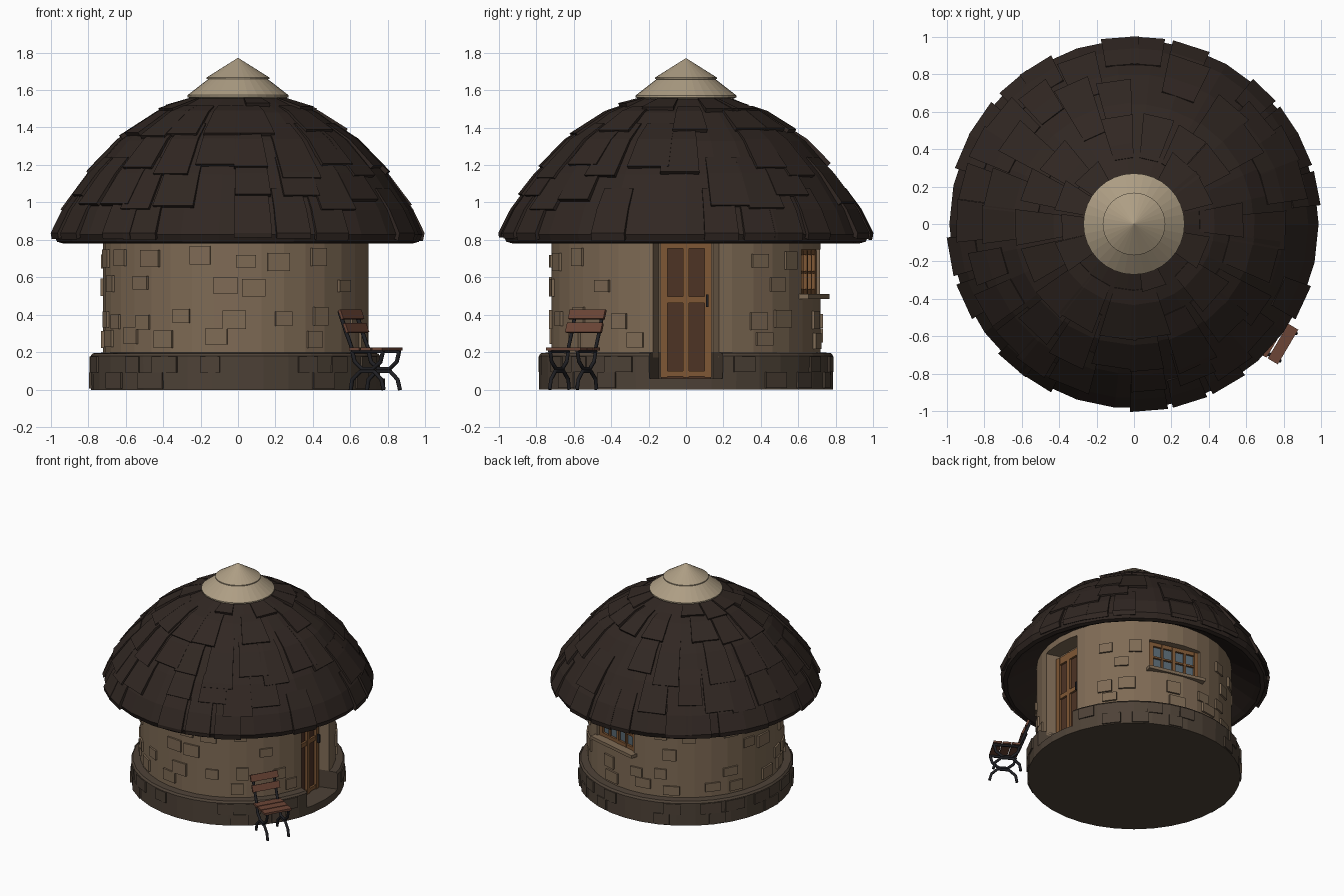
import bpy, bmesh, math, random
from mathutils import Matrix, Vector

if "Cube" in bpy.data.objects:
    bpy.data.objects.remove(bpy.data.objects["Cube"])

random.seed(7)
T, R, rad = Matrix.Translation, Matrix.Rotation, math.radians


def mat(name, c):
    m = bpy.data.materials.new(name)
    m.diffuse_color = (*c, 1)
    m.use_nodes = True
    m.node_tree.nodes["Principled BSDF"].inputs["Base Color"].default_value = m.diffuse_color
    return m


THATCH = mat("thatch", (0.030, 0.020, 0.016))
WALL = mat("wall", (0.21, 0.145, 0.09))
BASE = mat("base_stone", (0.075, 0.054, 0.038))
CAP = mat("cap", (0.42, 0.34, 0.23))
WOOD = mat("light_wood", (0.21, 0.095, 0.035))
DARK = mat("dark_wood", (0.075, 0.033, 0.018))
BENCH = mat("bench_wood", (0.15, 0.06, 0.037))
IRON = mat("iron", (0.014, 0.014, 0.017))
GLASS = mat("glass", (0.10, 0.14, 0.17))


def finish(name, bm, m):
    bmesh.ops.remove_doubles(bm, verts=bm.verts, dist=1e-5)
    bmesh.ops.recalc_face_normals(bm, faces=bm.faces)
    me = bpy.data.meshes.new(name)
    bm.to_mesh(me)
    bm.free()
    ob = bpy.data.objects.new(name, me)
    if m:
        me.materials.append(m)
    bpy.context.collection.objects.link(ob)
    return ob


def lathe(name, prof, n, m):
    """Spin an (r, z) profile around the z axis; open ends are capped."""
    bm = bmesh.new()
    rings = [[bm.verts.new((r * math.cos(2 * math.pi * i / n), r * math.sin(2 * math.pi * i / n), z))
              for i in range(n)] for r, z in prof]
    for a, b in zip(rings, rings[1:]):
        for i in range(n):
            j = (i + 1) % n
            bm.faces.new((a[i], a[j], b[j], b[i]))
    for ring, (r, z) in ((rings[0], prof[0]), (rings[-1], prof[-1])):
        if r > 0.001:
            bm.faces.new(ring)
    return finish(name, bm, m)


def prism(name, pts, z0, z1, m, M=Matrix()):
    bm = bmesh.new()
    f = bm.faces.new([bm.verts.new((x, y, z0)) for x, y in pts])
    top = bmesh.ops.extrude_face_region(bm, geom=[f])["geom"]
    bmesh.ops.translate(bm, vec=(0, 0, z1 - z0), verts=[v for v in top if isinstance(v, bmesh.types.BMVert)])
    bm.transform(M)
    return finish(name, bm, m)


def boxes(name, items, m, M=Matrix()):
    """Many boxes in one object; each item is (placement matrix, size)."""
    bm = bmesh.new()
    for P, s in items:
        bmesh.ops.create_cube(bm, size=1, matrix=M @ P @ Matrix.Diagonal((*s, 1)))
    me = finish(name, bm, m)
    return me


def cut(ob, cutter):
    mod = ob.modifiers.new("cut", 'BOOLEAN')
    mod.object, mod.operation, mod.solver = cutter, 'DIFFERENCE', 'EXACT'
    cutter.hide_render = True
    cutter.hide_viewport = True
    cutter.display_type = 'WIRE'


# Base and wall, with doorway (+x) and window openings cut out
WIN = R(rad(76), 4, 'Z')
base = lathe("base", [(0.74, 0), (0.785, 0.0), (0.787, 0.18), (0.775, 0.195), (0.70, 0.2)], 36, BASE)
wall = lathe("wall", [(0.72, 0.17), (0.72, 0.95)], 36, WALL)
door_cut = prism("doorway_cutter", [(0.59, -0.145), (0.9, -0.24), (0.9, 0.24), (0.59, 0.145)], 0.06, 0.86, None)
win_cut = prism("window_cutter", [(0.64, -0.2), (0.9, -0.24), (0.9, 0.24), (0.64, 0.2)], 0.505, 0.75, None, WIN)
cut(base, door_cut)
cut(wall, door_cut)
cut(wall, win_cut)


# Raised stones on the wall and base
def clear(a, z, half):
    door = min(a, 360 - a) < 17 + half
    window = abs(a - 76) < 19 + half and 0.44 < z < 0.8
    return not (door or window)


stones = []
for row, z in enumerate((0.27, 0.38, 0.56, 0.70)):
    for k in range(18):
        a = (k * 20 + row * 10 + random.uniform(-5, 5)) % 360
        zz = z + random.uniform(-0.02, 0.02)
        if random.random() < 0.8 and clear(a, zz, 5):
            s = (0.03, random.uniform(0.09, 0.13), random.uniform(0.065, 0.1))
            stones.append((R(rad(a), 4, 'Z') @ T((0.716, 0, zz)), s))
boxes("wall_stones", stones, WALL)

stones = []
for row, z in enumerate((0.05, 0.135)):
    for k in range(20):
        a = (k * 18 + row * 9 + random.uniform(-4, 4)) % 360
        if random.random() < 0.55 and clear(a, 0, 5):
            s = (0.03, random.uniform(0.1, 0.17), 0.085)
            stones.append((R(rad(a), 4, 'Z') @ T((0.777, 0, z)), s))
boxes("base_stones", stones, BASE)

# Thatched roof shell
prof = [(0.965, 0.79), (0.985, 0.83), (0.93, 0.96), (0.80, 1.15), (0.64, 1.33), (0.43, 1.48), (0.24, 1.56)]
lathe("roof", [(0.69, 0.93), (0.90, 0.80), (0.935, 0.782)] + prof, 30, THATCH)


def on_roof(t, lift):
    i = min(int(t), len(prof) - 2)
    a, b = Vector(prof[i]), Vector(prof[i + 1])
    n = Vector((b.y - a.y, a.x - b.x)).normalized()
    return a.lerp(b, t - i) + n * lift


# Overlapping thatch bundles, thick at the lower end
bm = bmesh.new()
for t0, t1, count in ((0.5, 2.6, 30), (2.1, 3.5, 26), (3.0, 4.6, 22), (4.2, 5.4, 18), (5.1, 5.95, 14)):
    for k in range(count):
        if random.random() < 0.3:
            continue
        step = 2 * math.pi / count
        a, w = (k + random.uniform(-0.2, 0.2)) * step, step * random.uniform(0.4, 0.52)
        lo = t0 + random.uniform(-0.15, 0.3)
        ts = [lo] + [i for i in range(1, 6) if lo + 0.1 < i < t1 - 0.1] + [t1]
        rings = []
        for t in ts:
            lift = 0.022 - 0.017 * (t - lo) / (t1 - lo)
            ring = []
            for side, h in ((-1, -0.02), (1, -0.02), (1, lift), (-1, lift)):
                p = on_roof(t, h)
                ang = a + side * w
                ring.append(bm.verts.new((p.x * math.cos(ang), p.x * math.sin(ang), p.y)))
            rings.append(ring)
        for p, q in zip(rings, rings[1:]):
            for i in range(4):
                bm.faces.new((p[i], p[(i + 1) % 4], q[(i + 1) % 4], q[i]))
        bm.faces.new(rings[0])
        bm.faces.new(rings[-1])
finish("thatch_bundles", bm, THATCH)

# Two-step roof cap
lathe("cap_lower", [(0.22, 1.54), (0.27, 1.562), (0.27, 1.572), (0.15, 1.665)], 32, CAP)
lathe("cap_upper", [(0.14, 1.655), (0.167, 1.66), (0.167, 1.667), (0.0, 1.772)], 32, CAP)

# Door: panel, frame rails and handle
boxes("door_panel", [(T((0.60, 0, 0.44)), (0.03, 0.26, 0.76))], DARK)
rails = [(T((0.615, y, 0.44)), (0.04, w, 0.75)) for y, w in ((-0.117, 0.036), (0.117, 0.036), (0, 0.03))]
rails += [(T((0.613, 0, z)), (0.036, 0.26, h)) for z, h in ((0.085, 0.03), (0.48, 0.035), (0.785, 0.06))]
boxes("door_frame", rails, WOOD)
boxes("door_handle", [(T((0.645, 0.113, 0.475)), (0.025, 0.014, 0.065))], IRON)

# Window: glass, 4 x 2 bars, stone surround and sill
boxes("window_glass", [(T((0.645, 0, 0.627)), (0.012, 0.39, 0.24))], GLASS, WIN)
bars = [(T((0.655, y, 0.627)), (0.03, w, 0.235)) for y, w in
        ((-0.183, 0.03), (-0.092, 0.014), (0, 0.024), (0.092, 0.014), (0.183, 0.03))]
bars += [(T((0.654, 0, z)), (0.026, 0.39, h)) for z, h in ((0.522, 0.03), (0.627, 0.014), (0.733, 0.03))]
boxes("window_frame", bars, WOOD, WIN)
boxes("window_sill", [(T((0.69, 0, 0.497)), (0.085, 0.46, 0.025))], WALL, WIN)

# Bench: seat slats and leaning back planks
B = T((0.735, -0.605, 0)) @ R(rad(-30.6), 4, 'Z')
boxes("bench_seat", [(T((x, 0, 0.218)), (0.062, 0.215, 0.016)) for x in (-0.07, 0, 0.07)], BENCH, B)
boxes("bench_back", [(T((x, 0, z)) @ R(rad(-22), 4, 'Y'), (0.016, 0.22, 0.052))
                     for x, z in ((-0.122, 0.33), (-0.152, 0.402))], BENCH, B)

# Bench iron frames, mirrored on both sides
paths = [
    [(-0.105, 0), (-0.095, 0.055), (-0.045, 0.098), (0.04, 0.098), (0.085, 0.055), (0.1, 0)],
    [(-0.095, 0.205), (-0.08, 0.15), (-0.035, 0.112), (0.035, 0.112), (0.08, 0.15), (0.095, 0.205)],
    [(0.1, 0.205), (-0.09, 0.205), (-0.13, 0.30), (-0.175, 0.42)],
]
cu = bpy.data.curves.new("bench_frame", 'CURVE')
cu.dimensions, cu.bevel_depth, cu.bevel_resolution, cu.use_fill_caps = '3D', 0.011, 1, True
for y in (-0.085, 0.085):
    for path in paths:
        sp = cu.splines.new('POLY')
        sp.points.add(len(path) - 1)
        for p, (x, z) in zip(sp.points, path):
            p.co = (x, y, z, 1)
cu.materials.append(IRON)
frame = bpy.data.objects.new("bench_frame", cu)
frame.matrix_world = B
bpy.context.collection.objects.link(frame)
